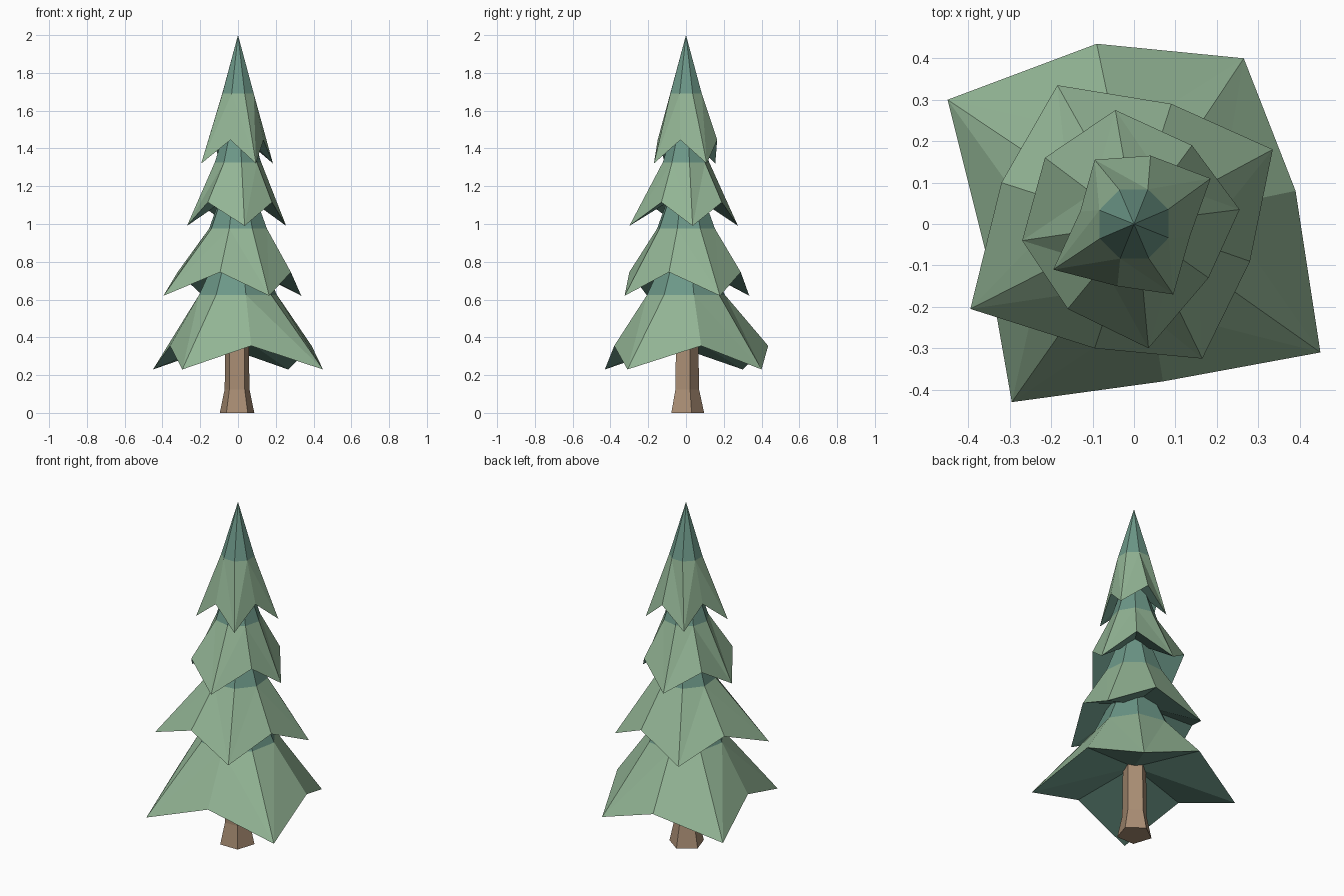
import bpy
import bmesh
from math import cos, sin, radians, atan2, pi

default_cube = bpy.data.objects.get("Cube")
if default_cube:
    bpy.data.objects.remove(default_cube, do_unlink=True)


def make_material(name, colour):
    material = bpy.data.materials.new(name)
    material.use_nodes = True
    material.diffuse_color = (*colour, 1)
    shader = material.node_tree.nodes["Principled BSDF"]
    shader.inputs["Base Color"].default_value = (*colour, 1)
    shader.inputs["Roughness"].default_value = 0.9
    return material


needle_green = make_material("needle_green", (0.29, 0.46, 0.30))
shadow_teal = make_material("shadow_teal", (0.15, 0.31, 0.245))
bark_brown = make_material("bark_brown", (0.40, 0.27, 0.175))


def finish(name, bm, materials):
    bmesh.ops.recalc_face_normals(bm, faces=bm.faces)
    mesh = bpy.data.meshes.new(name)
    bm.to_mesh(mesh)
    bm.free()
    for material in materials:
        mesh.materials.append(material)
    obj = bpy.data.objects.new(name, mesh)
    bpy.context.collection.objects.link(obj)
    return obj


def make_tier(name, outline, tip_z, ring_z, ring_radius, apex_z, twist=0):
    """Skirt with alternating low tips and high notches, under a pointed cap."""
    bm = bmesh.new()
    notch_z = tip_z + 0.125
    rim = [bm.verts.new((x, y, notch_z if i % 2 else tip_z))
           for i, (x, y) in enumerate(outline)]
    count = len(rim)

    # Evenly spaced collar ring, lined up with the first tips
    start = sum(atan2(v.co.y, v.co.x) for v in rim[:3]) / 3 - pi / 4 + radians(twist)
    angles = [start + i * 2 * pi / count for i in range(count)]
    collar = [bm.verts.new((ring_radius * cos(a), ring_radius * sin(a), ring_z))
              for a in angles]
    apex = bm.verts.new((0, 0, apex_z))
    hollow = bm.verts.new((0, 0, notch_z + 0.06))

    def add_face(slot, *corners):
        bm.faces.new(corners).material_index = slot

    for i in range(count):
        j = (i + 1) % count
        tip, notch = (j, i) if i % 2 else (i, j)
        add_face(0, rim[tip], rim[notch], collar[notch])
        add_face(0, rim[tip], collar[notch], collar[tip])
        add_face(1, collar[i], collar[j], apex)
        add_face(1, rim[j], rim[i], hollow)
    return finish(name, bm, (needle_green, shadow_teal))


# Foliage tiers, outlines running tip, notch, tip, notch anticlockwise
make_tier("bottom_branches",
          [(0.265, 0.40), (-0.09, 0.435), (-0.45, 0.30), (-0.36, -0.06),
           (-0.295, -0.43), (0.07, -0.38), (0.45, -0.31), (0.39, 0.08)],
          tip_z=0.23, ring_z=0.625, ring_radius=0.21, apex_z=1.08)
make_tier("lower_middle_branches",
          [(0.335, 0.18), (0.09, 0.29), (-0.185, 0.335), (-0.32, 0.10),
           (-0.395, -0.205), (-0.095, -0.30), (0.165, -0.325), (0.28, -0.09)],
          tip_z=0.62, ring_z=0.975, ring_radius=0.16, apex_z=1.4)
make_tier("upper_middle_branches",
          [(0.255, 0.035), (0.14, 0.19), (-0.045, 0.275), (-0.215, 0.16),
           (-0.27, -0.04), (-0.16, -0.205), (0.035, -0.30), (0.18, -0.13)],
          tip_z=0.99, ring_z=1.325, ring_radius=0.125, apex_z=1.7)
make_tier("top_branches",
          [(0.185, 0.11), (0.04, 0.165), (-0.095, 0.155), (-0.13, 0.03),
           (-0.195, -0.11), (-0.04, -0.15), (0.095, -0.17), (0.135, -0.03)],
          tip_z=1.32, ring_z=1.69, ring_radius=0.09, apex_z=2.0, twist=-8)


# Five-sided trunk with a flared foot
def make_trunk(profile, sides=5):
    bm = bmesh.new()
    rings = [[bm.verts.new((radius * cos(a) - 0.005, radius * sin(a), z))
              for a in (radians(90) + i * 2 * pi / sides for i in range(sides))]
             for radius, z in profile]
    for low, high in zip(rings, rings[1:]):
        for i in range(sides):
            j = (i + 1) % sides
            bm.faces.new((low[i], low[j], high[j], high[i]))
    bm.faces.new(rings[0])
    bm.faces.new(rings[-1])
    return finish("trunk", bm, (bark_brown,))


make_trunk([(0.096, 0), (0.069, 0.125), (0.064, 0.5)])
